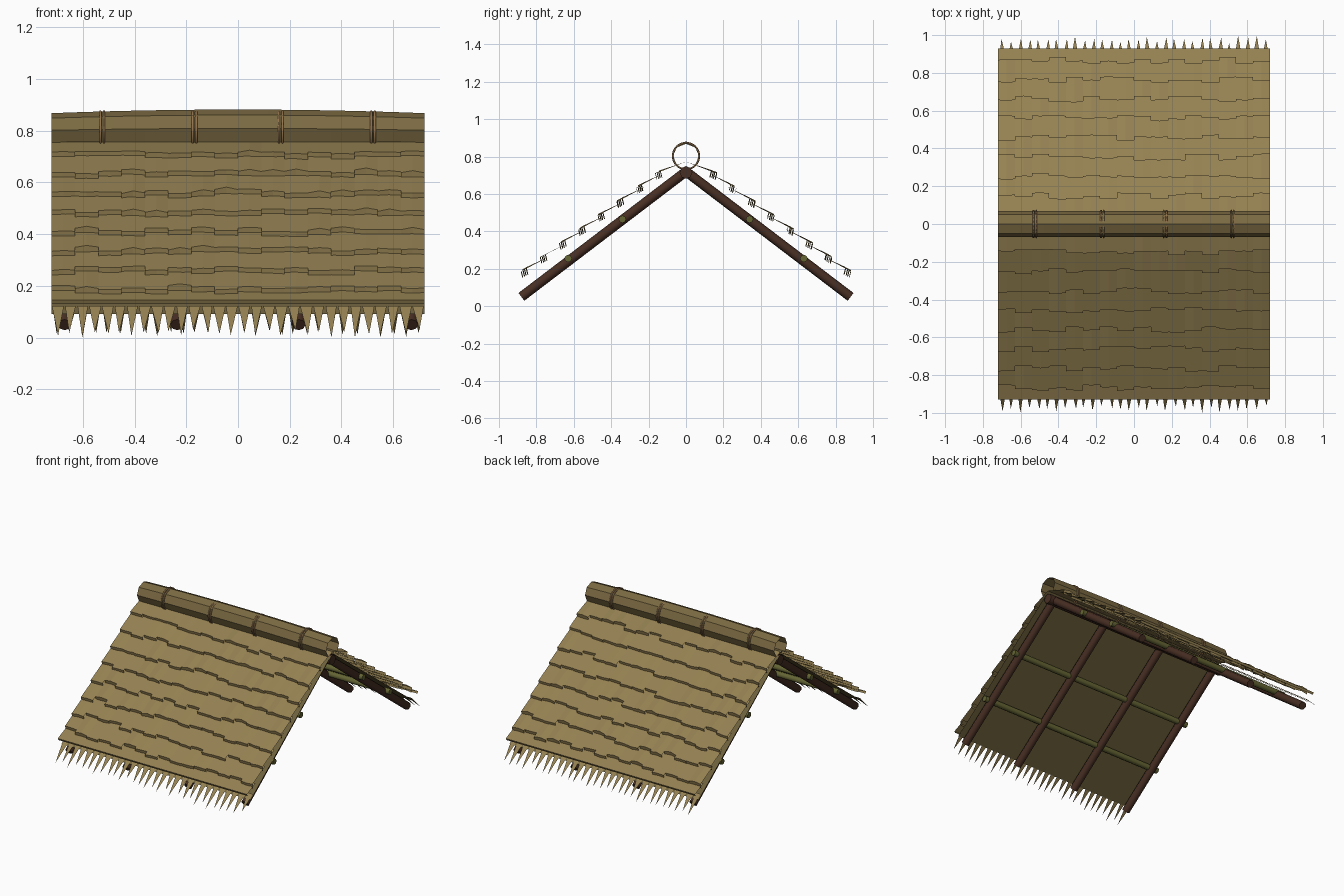
import bpy, bmesh, math, random
from mathutils import Vector

random.seed(4)
if "Cube" in bpy.data.objects:
    bpy.data.objects.remove(bpy.data.objects["Cube"])

HALF = 0.72      # half length of the roof along x


def material(name, rgb):
    m = bpy.data.materials.new(name)
    m.use_nodes = True
    m.diffuse_color = (*rgb, 1)
    bsdf = m.node_tree.nodes["Principled BSDF"]
    bsdf.inputs["Base Color"].default_value = (*rgb, 1)
    bsdf.inputs["Roughness"].default_value = 0.9
    return m


THATCH = material("thatch", (0.30, 0.22, 0.085))
CAP = material("ridge_thatch", (0.20, 0.145, 0.055))
UNDER = material("under_thatch", (0.15, 0.115, 0.045))
WOOD = material("dark_wood", (0.065, 0.028, 0.017))
BAMBOO = material("bamboo", (0.13, 0.13, 0.035))
ROPE = material("rope", (0.30, 0.18, 0.08))


def finish(name, bm, mat):
    mesh = bpy.data.meshes.new(name)
    bm.to_mesh(mesh)
    bm.free()
    mesh.materials.append(mat)
    ob = bpy.data.objects.new(name, mesh)
    bpy.context.collection.objects.link(ob)
    return ob


def pole(name, a, b, radius, mat, sides=8):
    a, b = Vector(a), Vector(b)
    bpy.ops.mesh.primitive_cylinder_add(vertices=sides, radius=radius,
                                        depth=(b - a).length, location=(a + b) / 2)
    ob = bpy.context.object
    ob.name = name
    ob.rotation_euler = (b - a).to_track_quat('Z', 'Y').to_euler()
    ob.data.materials.append(mat)
    bpy.ops.object.shade_smooth_by_angle(angle=math.radians(50))
    return ob


def loft(bm, rows):
    """Skin a grid of points with quads."""
    grid = [[bm.verts.new(p) for p in row] for row in rows]
    for r0, r1 in zip(grid, grid[1:]):
        for i in range(len(r0) - 1):
            bm.faces.new((r0[i], r1[i], r1[i + 1], r0[i + 1]))


def shingles(name, side):
    """Stepped courses of thatch bundles, each with a folded lower lip."""
    bm = bmesh.new()
    columns, courses = 16, 9
    width = 2 * HALF / columns
    lips = [(0.15 + 0.1025 * i, 0.715 - 0.0745 * i) for i in range(courses - 1)]
    lips.append((0.93, 0.145))
    starts = [(0.0, 0.772)] + [(y, z - 0.02) for y, z in lips[:-1]]
    for k, ((y0, z0), (y1, z1)) in enumerate(zip(starts, lips)):
        last = k == courses - 1
        slope = (z1 - z0) / (y1 - y0)
        tuck = 0.03 if k else 0
        for c in range(columns):
            x0 = -HALF + c * width
            shift = 0 if last else random.choice((-0.014, -0.004, 0.004, 0.014))
            peak = 0 if last else random.choice((0, 0, 0.003, 0.008))
            top, edge, lip = [], [], []
            for t in (0, 0.5, 1):
                x = x0 + t * width
                j = shift + (0 if last else random.uniform(-0.003, 0.003))
                rise = peak if t == 0.5 else 0
                y, z = y1 + j, z1 + j * slope + rise
                top.append((x, side * (y0 - tuck), z0 - slope * tuck))
                edge.append((x, side * y, z))
                lip.append((x, side * (y - 0.008), z - (0.014 if last else 0.032)))
            loft(bm, [top, edge, lip])
    bmesh.ops.recalc_face_normals(bm, faces=bm.faces)
    return finish(name, bm, THATCH)


def fringe(name, side, count=30):
    """Flat pointed straws hanging from the eave."""
    bm = bmesh.new()
    step = 2 * HALF / count
    for i in range(count):
        x = -HALF + (i + 0.5) * step
        reach = random.uniform(0.955, 0.985) if i % 2 else random.uniform(0.975, 1.0)
        w = step * random.uniform(0.42, 0.5)
        tip_x = x + random.uniform(-0.006, 0.006)
        pts = [(x - w, side * 0.865, 0.122), (x + w, side * 0.865, 0.122),
               (tip_x, side * reach, 0.805 * (1.0 - reach))]
        bm.faces.new([bm.verts.new(p) for p in pts])
    return finish(name, bm, THATCH)


# Both slopes: covering, underlay, fringe and the pole frame
for label, side in (("front", -1), ("back", 1)):
    shingles(label + "_thatch_courses", side)
    fringe(label + "_eave_fringe", side)

    bm = bmesh.new()
    loft(bm, [[(x, side * 0.015, 0.75), (x, side * 0.89, 0.092)] for x in (-HALF, HALF)])
    finish(label + "_underlay", bm, UNDER)

    for i, x in enumerate((-0.67, -0.235, 0.235, 0.67)):
        pole(f"{label}_rafter_{i + 1}", (x, 0, 0.72), (x, side * 0.88, 0.05), 0.026, WOOD)
    for i, (y, z) in enumerate(((0.34, 0.465), (0.63, 0.255))):
        pole(f"{label}_purlin_{i + 1}", (-HALF, side * y, z), (HALF, side * y, z), 0.02, BAMBOO)

pole("ridge_pole", (-HALF, 0, 0.715), (HALF, 0, 0.715), 0.034, WOOD)

# Hollow ridge cap, open underneath and gently arched along its length
bm = bmesh.new()
rows = []
for s in range(13):
    x = -HALF + 2 * HALF * s / 12
    lift = 0.014 * (1 - (x / HALF) ** 2)
    row = []
    for k in range(-3, 4):
        a = math.radians(45 * k)
        h = (1 + math.cos(a)) / 2
        row.append((x, 0.07 * math.sin(a), 0.802 + 0.066 * math.cos(a) + lift * h))
    rows.append(row)
loft(bm, rows)
finish("ridge_cap", bm, CAP)

# Paired rope bindings around the cap
for i, x in enumerate((-0.525, -0.168, 0.165, 0.522)):
    for j, dx in enumerate((-0.007, 0.007)):
        bpy.ops.mesh.primitive_torus_add(
            major_segments=20, minor_segments=6, major_radius=0.071, minor_radius=0.005,
            location=(x + dx, 0, 0.803), rotation=(0, math.pi / 2, 0))
        ring = bpy.context.object
        ring.name = f"ridge_binding_{i + 1}_{j + 1}"
        ring.data.materials.append(ROPE)
        bpy.ops.object.shade_smooth()
